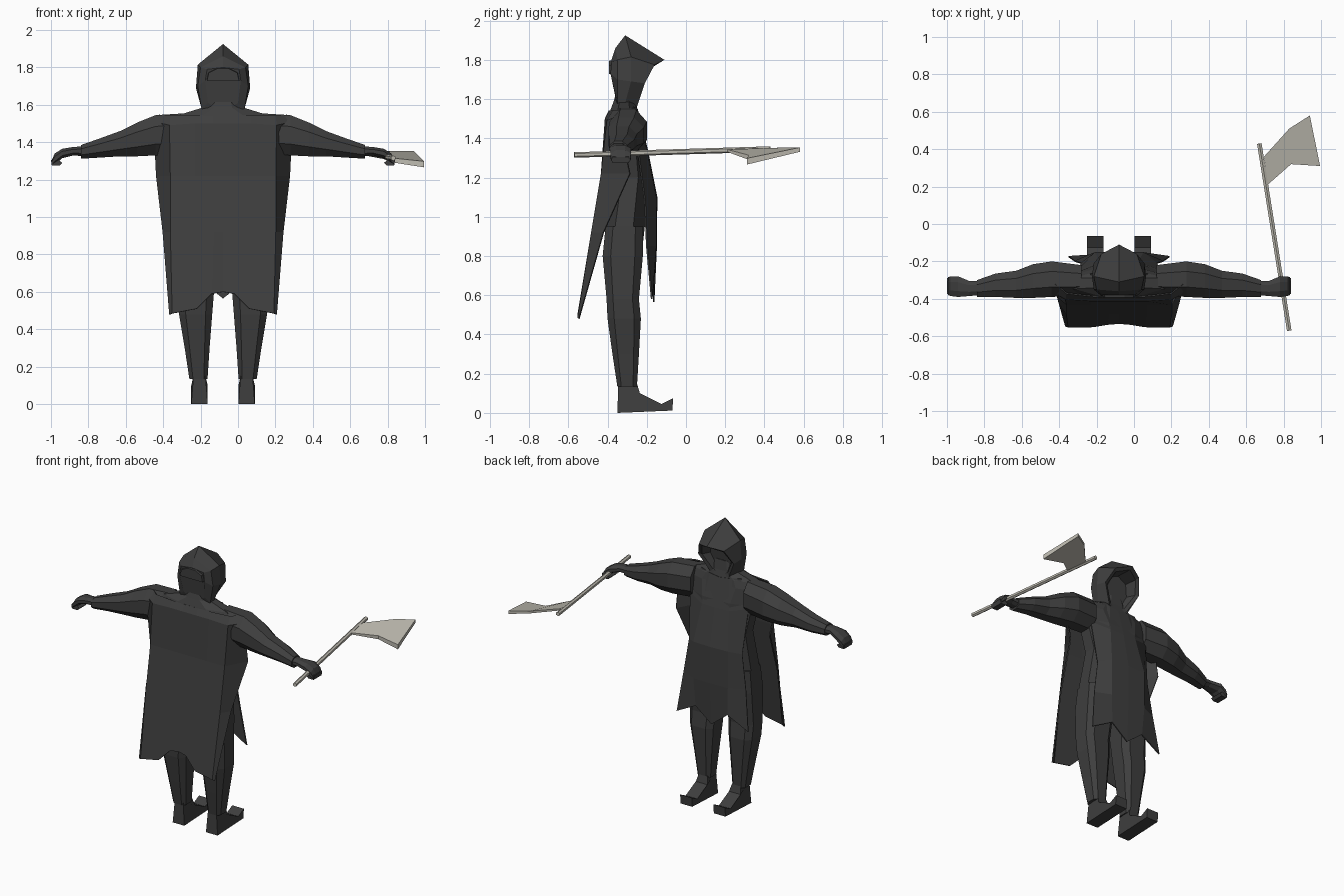
import bpy, bmesh
from mathutils import Vector

CX = -0.08  # the figure's plane of symmetry


def material(name, rgb):
    m = bpy.data.materials.new(name)
    m.diffuse_color = (*rgb, 1)
    return m


CLOTH = material("dark_cloth", (0.048, 0.048, 0.048))
STEEL = material("pale_steel", (0.52, 0.50, 0.44))


def loft(name, rings, mat=CLOTH, closed=True, caps=True, thick=0):
    """Skin a list of equally long point rings."""
    bm = bmesh.new()
    rows = [[bm.verts.new(p) for p in r] for r in rings]
    n = len(rows[0])
    for a, b in zip(rows, rows[1:]):
        for i in range(n if closed else n - 1):
            j = (i + 1) % n
            bm.faces.new((a[i], a[j], b[j], b[i]))
    if closed and caps:
        bm.faces.new(rows[0])
        bm.faces.new(rows[-1])
    bmesh.ops.remove_doubles(bm, verts=bm.verts, dist=1e-5)
    bmesh.ops.recalc_face_normals(bm, faces=bm.faces)
    me = bpy.data.meshes.new(name)
    bm.to_mesh(me)
    bm.free()
    me.materials.append(mat)
    ob = bpy.data.objects.new(name, me)
    bpy.context.collection.objects.link(ob)
    if thick:
        mod = ob.modifiers.new("thickness", 'SOLIDIFY')
        mod.thickness = thick
        mod.offset = 0
    return ob


def sym(half):
    """Open strip from outer edge to centre, completed on the other side."""
    left = [(CX - s, y, z) for s, y, z in half]
    right = [(CX + s, y, z) for s, y, z in reversed(half) if s > 0]
    return left + right


def sym_ring(half):
    """Closed ring from a half going top centre to bottom centre."""
    right = [(CX + s, y, z) for s, y, z in half]
    left = [(CX - s, y, z) for s, y, z in reversed(half) if s > 0]
    return right + left


def oct_ring(a0, a1, b0, b1, put, k=0.28):
    """Chamfered rectangle in (a, b), placed by put(a, b)."""
    da, db = (a1 - a0) * k, (b1 - b0) * k
    pts = [(a0 + da, b0), (a1 - da, b0), (a1, b0 + db), (a1, b1 - db),
           (a1 - da, b1), (a0 + da, b1), (a0, b1 - db), (a0, b0 + db)]
    return [put(a, b) for a, b in pts]


# Torso and shoulders: z, half width, y back, y front
torso = [(0.86, 0.20, -0.40, -0.22), (0.95, 0.225, -0.42, -0.21),
         (1.20, 0.20, -0.38, -0.19), (1.40, 0.24, -0.39, -0.21),
         (1.50, 0.29, -0.40, -0.24), (1.545, 0.24, -0.385, -0.25),
         (1.585, 0.11, -0.37, -0.26), (1.65, 0.08, -0.35, -0.27)]
loft("torso", [oct_ring(CX - w, CX + w, y0, y1, lambda a, b, z=z: (a, b, z))
               for z, w, y0, y1 in torso])

# Back cape, open sheet with a ragged hem
loft("cape", [sym(r) for r in (
    [(.34, -.32, 1.545), (.28, -.37, 1.54), (.15, -.385, 1.54), (.05, -.39, 1.54), (0, -.39, 1.54)],
    [(.37, -.35, 1.51), (.285, -.40, 1.49), (.15, -.41, 1.50), (.05, -.41, 1.50), (0, -.41, 1.50)],
    [(.355, -.285, 1.22), (.28, -.43, 1.22), (.15, -.43, 1.22), (.05, -.43, 1.22), (0, -.43, 1.22)],
    [(.32, -.42, .92), (.28, -.48, .92), (.15, -.48, .92), (.05, -.48, .92), (0, -.48, .92)],
    [(.285, -.545, .48), (.27, -.55, .485), (.14, -.548, .51), (.06, -.535, .59), (0, -.53, .60)])],
    closed=False, thick=0.008)

# Front tunic flap, flared at the hem
loft("tunic_flap", [sym(r) for r in (
    [(.15, -.27, 1.56), (.07, -.25, 1.55), (0, -.25, 1.54)],
    [(.22, -.25, 1.38), (.10, -.205, 1.35), (0, -.20, 1.35)],
    [(.20, -.21, 1.08), (.13, -.155, 1.10), (0, -.15, 1.10)],
    [(.235, -.20, .85), (.13, -.155, .85), (0, -.152, .85)],
    [(.27, -.175, .58), (.12, -.165, .66), (0, -.165, .565)])],
    closed=False, thick=0.008)

# Hood: back cap, crown, rim, then folded inward around a sunken face
hood = [
    [(0, -.38, 1.80), (.085, -.38, 1.79), (.095, -.385, 1.73), (.08, -.36, 1.61), (0, -.36, 1.56)],
    [(0, -.36, 1.86), (.12, -.35, 1.80), (.135, -.35, 1.70), (.115, -.35, 1.58), (0, -.35, 1.54)],
    [(0, -.31, 1.925), (.135, -.28, 1.815), (.145, -.28, 1.69), (.115, -.31, 1.58), (0, -.31, 1.54)],
    [(0, -.11, 1.80), (.095, -.16, 1.775), (.135, -.21, 1.68), (.07, -.25, 1.56), (0, -.255, 1.52)],
    [(0, -.135, 1.785), (.08, -.175, 1.76), (.112, -.22, 1.68), (.055, -.255, 1.58), (0, -.26, 1.545)],
    [(0, -.25, 1.79), (.07, -.26, 1.76), (.085, -.27, 1.68), (.045, -.28, 1.60), (0, -.28, 1.57)]]
loft("hood", [sym_ring(r) for r in hood])

# Padded ridge on the back of the hood
loft("hood_ridge", [[(CX + s * k, y, zc + (z - 1.76) * k) for s, z in
                     ((-.09, 1.73), (.09, 1.73), (.08, 1.775), (.03, 1.80), (-.03, 1.80), (-.08, 1.775))]
                    for y, k, zc in ((-.36, 1, 1.76), (-.392, .95, 1.757))])

# Limb sections, repeated on both sides
arm = [(.20, -.38, -.22, 1.34, 1.555), (.36, -.39, -.20, 1.33, 1.545),
       (.46, -.395, -.215, 1.325, 1.505), (.55, -.395, -.25, 1.325, 1.46),
       (.66, -.39, -.265, 1.318, 1.42), (.76, -.39, -.30, 1.312, 1.385)]
hand = [(.74, -.38, -.305, 1.325, 1.378), (.80, -.385, -.305, 1.33, 1.375),
        (.86, -.39, -.28, 1.315, 1.365), (.90, -.385, -.28, 1.28, 1.34),
        (.915, -.38, -.285, 1.275, 1.305)]
leg = [(.95, .02, .225, -.41, -.22), (.80, .03, .235, -.425, -.22),
       (.58, .05, .24, -.405, -.24), (.48, .058, .235, -.40, -.23),
       (.30, .072, .205, -.375, -.24), (.135, .083, .18, -.35, -.25)]
shoe = [(-.35, 0), (-.07, .012), (-.065, .075), (-.125, .045),
        (-.235, .10), (-.25, .15), (-.345, .15)]

for side, label in ((-1, "left"), (1, "right")):
    def at(s):
        return CX + side * s
    for part, rows in (("sleeve", arm), ("hand", hand)):
        loft(f"{label}_{part}", [oct_ring(y0, y1, z0, z1, lambda a, b, s=s: (at(s), a, b))
                                 for s, y0, y1, z0, z1 in rows])
    # Curled fingers
    loft(f"{label}_fingers", [[(at(s), y, z) for s, z in
                               ((.86, 1.29), (.875, 1.275), (.915, 1.275), (.92, 1.305), (.885, 1.31))]
                              for y in (-.375, -.29)])
    loft(f"{label}_leg", [oct_ring(s0, s1, y0, y1, lambda a, b, z=z: (at(a), b, z), 0.2)
                          for z, s0, s1, y0, y1 in leg])
    loft(f"{label}_shoe", [[(at(s + (0.012 if z > .1 else 0) * d), y, z) for y, z in shoe]
                           for s, d in ((.082, 1), (.17, -1))])

# Axe handle, a six sided rod
a, b = Vector((0.83, -0.57, 1.315)), Vector((0.67, 0.43, 1.345))
rod = bpy.ops.mesh.primitive_cylinder_add
rod(vertices=6, radius=0.014, depth=(b - a).length, location=(a + b) / 2)
handle = bpy.context.object
handle.name = "axe_handle"
handle.rotation_euler = (b - a).to_track_quat('Z', 'Y').to_euler()
handle.data.materials.append(STEEL)

# Axe blade, a flaring slab: x, y, middle z, half thickness
blade = [(.695, .36, 1.343, .006), (.83, .51, 1.345, .008), (.94, .58, 1.342, .011),
         (.995, .31, 1.282, .016), (.84, .32, 1.302, .012), (.715, .21, 1.337, .006)]
loft("axe_blade", [[(x, y, z + k * t) for x, y, z, t in blade] for k in (-1, 1)], STEEL)
